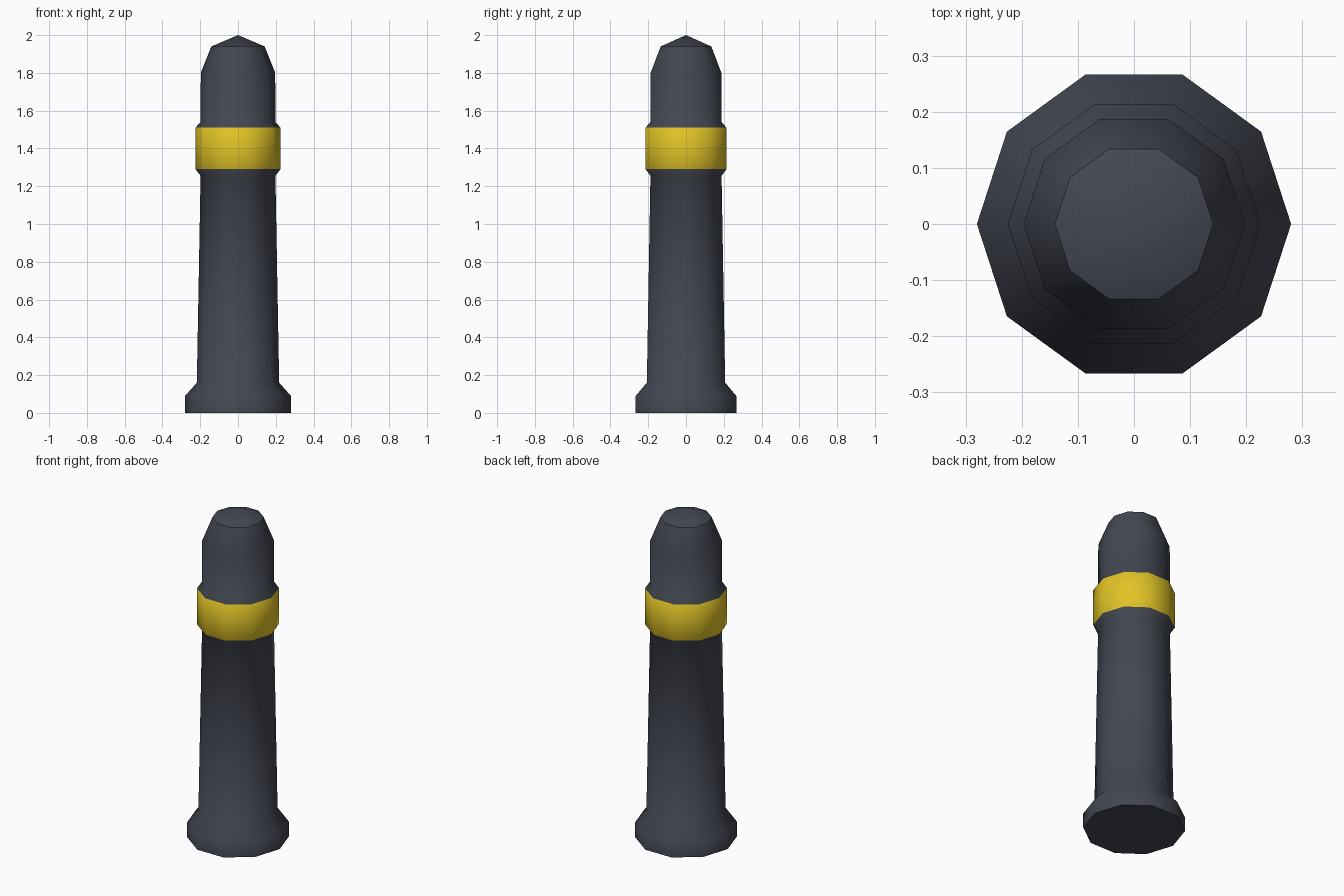
import bpy, bmesh, math

if "Cube" in bpy.data.objects:
    bpy.data.objects.remove(bpy.data.objects["Cube"])

SIDES = 10


def material(name, rgb):
    m = bpy.data.materials.new(name)
    m.diffuse_color = (*rgb, 1)
    m.use_nodes = True
    m.node_tree.nodes["Principled BSDF"].inputs["Base Color"].default_value = m.diffuse_color
    return m


slate = material("dark slate", (0.056, 0.063, 0.083))
yellow = material("yellow", (0.76, 0.55, 0.02))

# Post outline: (radius, height) from foot to domed tip
profile = [(0.28, 0), (0.28, 0.09), (0.218, 0.16), (0.198, 1.255),
           (0.225, 1.29), (0.225, 1.51), (0.198, 1.54), (0.197, 1.80),
           (0.141, 1.94)]

bm = bmesh.new()
rings = [[bm.verts.new((r * math.cos(math.tau * i / SIDES),
                        r * math.sin(math.tau * i / SIDES), z))
          for i in range(SIDES)] for r, z in profile]
tip = bm.verts.new((0, 0, 2))

# Foot underside, walls and pointed cap
bm.faces.new(rings[0][::-1])
for i in range(SIDES):
    j = (i + 1) % SIDES
    for lo, hi in zip(rings, rings[1:]):
        bm.faces.new((lo[i], lo[j], hi[j], hi[i]))
    bm.faces.new((rings[-1][i], rings[-1][j], tip))

# Reflective band is the upright part of the collar
for f in bm.faces:
    f.material_index = int(1.3 < f.calc_center_median().z < 1.5)

mesh = bpy.data.meshes.new("bollard_post")
bm.to_mesh(mesh)
bm.free()
mesh.materials.append(slate)
mesh.materials.append(yellow)
post = bpy.data.objects.new("bollard_post", mesh)
bpy.context.collection.objects.link(post)

# Smooth walls, crisp edges at the cap and foot
bpy.context.view_layer.objects.active = post
post.select_set(True)
bpy.ops.object.shade_smooth_by_angle(angle=math.radians(42))
